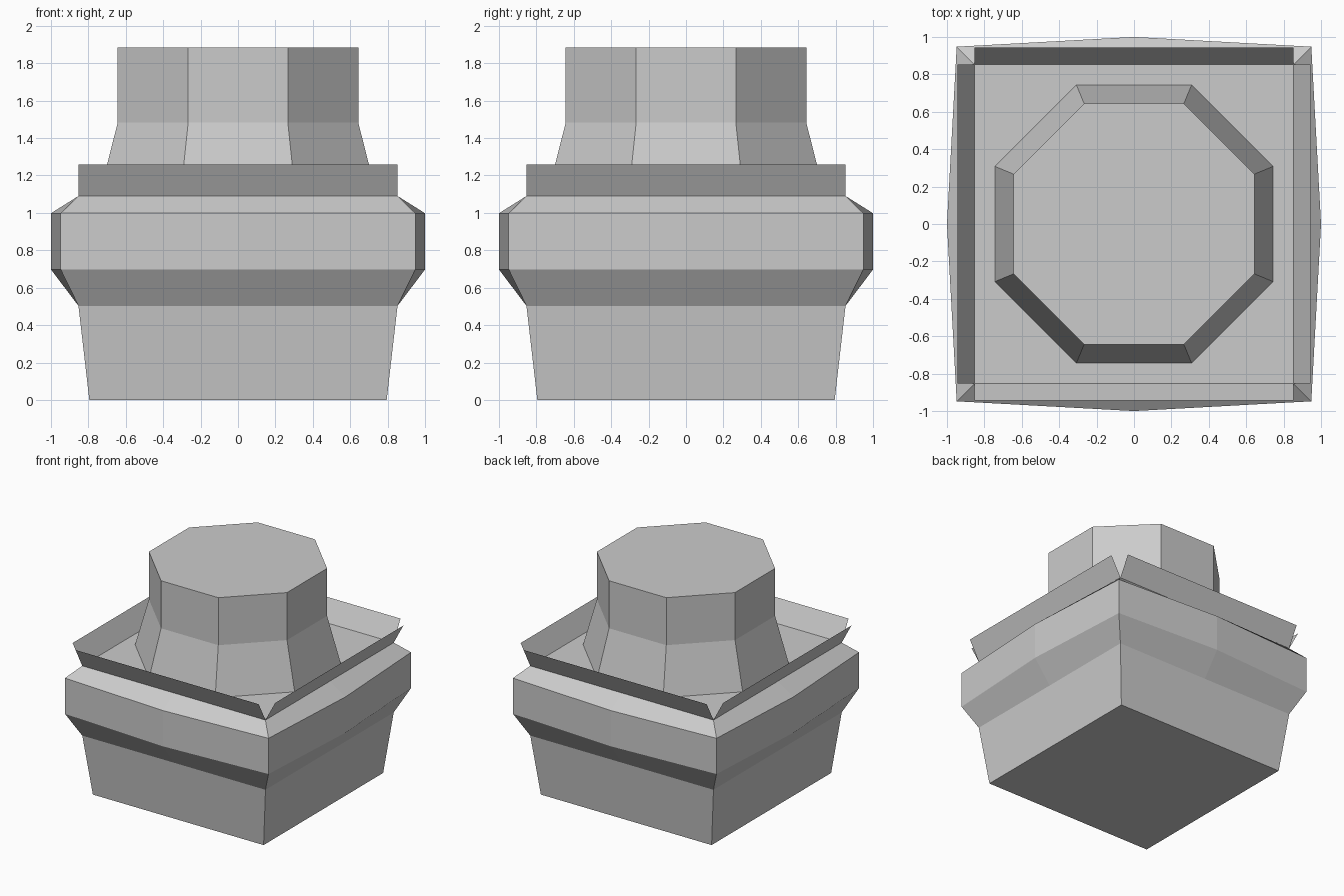
import bpy, bmesh
from math import cos, sin, pi, tau
from mathutils import Matrix

if "Cube" in bpy.data.objects:
    bpy.data.objects.remove(bpy.data.objects["Cube"])


def loft(name, rings):
    """Skin a stack of equal-length point rings and cap both ends."""
    bm = bmesh.new()
    loops = [[bm.verts.new(p) for p in ring] for ring in rings]
    for a, b in zip(loops, loops[1:]):
        for i in range(len(a)):
            j = (i + 1) % len(a)
            bm.faces.new((a[i], a[j], b[j], b[i]))
    bm.faces.new(loops[0][::-1])
    bm.faces.new(loops[-1])
    return finish(name, bm)


def finish(name, bm):
    mesh = bpy.data.meshes.new(name)
    bm.to_mesh(mesh)
    bm.free()
    obj = bpy.data.objects.new(name, mesh)
    bpy.context.collection.objects.link(obj)
    return obj


def square_ring(corner, middle, z):
    """Square with an extra point in the middle of each side."""
    pts = []
    for k in range(4):
        turn = Matrix.Rotation(k * pi / 2, 3, 'Z')
        pts += [turn @ Matrix.Translation((x, y, z)).to_translation()
                for x, y in ((-corner, -corner), (0, -middle))]
    return pts


def octagon_ring(apothem, z):
    r = apothem / cos(pi / 8)
    return [(r * cos(pi / 8 + i * tau / 8), r * sin(pi / 8 + i * tau / 8), z)
            for i in range(8)]


# Square body with a slightly bowed band around it
loft("body", [square_ring(*s) for s in (
    (0.795, 0.795, 0.0), (0.853, 0.853, 0.503), (0.948, 1.0, 0.697),
    (0.948, 1.0, 0.998), (0.853, 0.853, 1.09))])

# Octagonal neck with a flared foot
loft("neck", [octagon_ring(*s) for s in (
    (0.743, 1.09), (0.643, 1.483), (0.643, 1.883))])

# Four thin flaps leaning outward from the rim
bm = bmesh.new()
for k in range(4):
    turn = Matrix.Rotation(k * pi / 2, 4, 'Z')
    quad = [bm.verts.new(p) for p in (
        (0.853, -0.853, 1.09), (-0.853, -0.853, 1.09),
        (-0.853, -0.943, 1.258), (0.853, -0.943, 1.258))]
    bm.faces.new(quad)
    bmesh.ops.transform(bm, matrix=turn, verts=quad)
finish("rim_flaps", bm)
